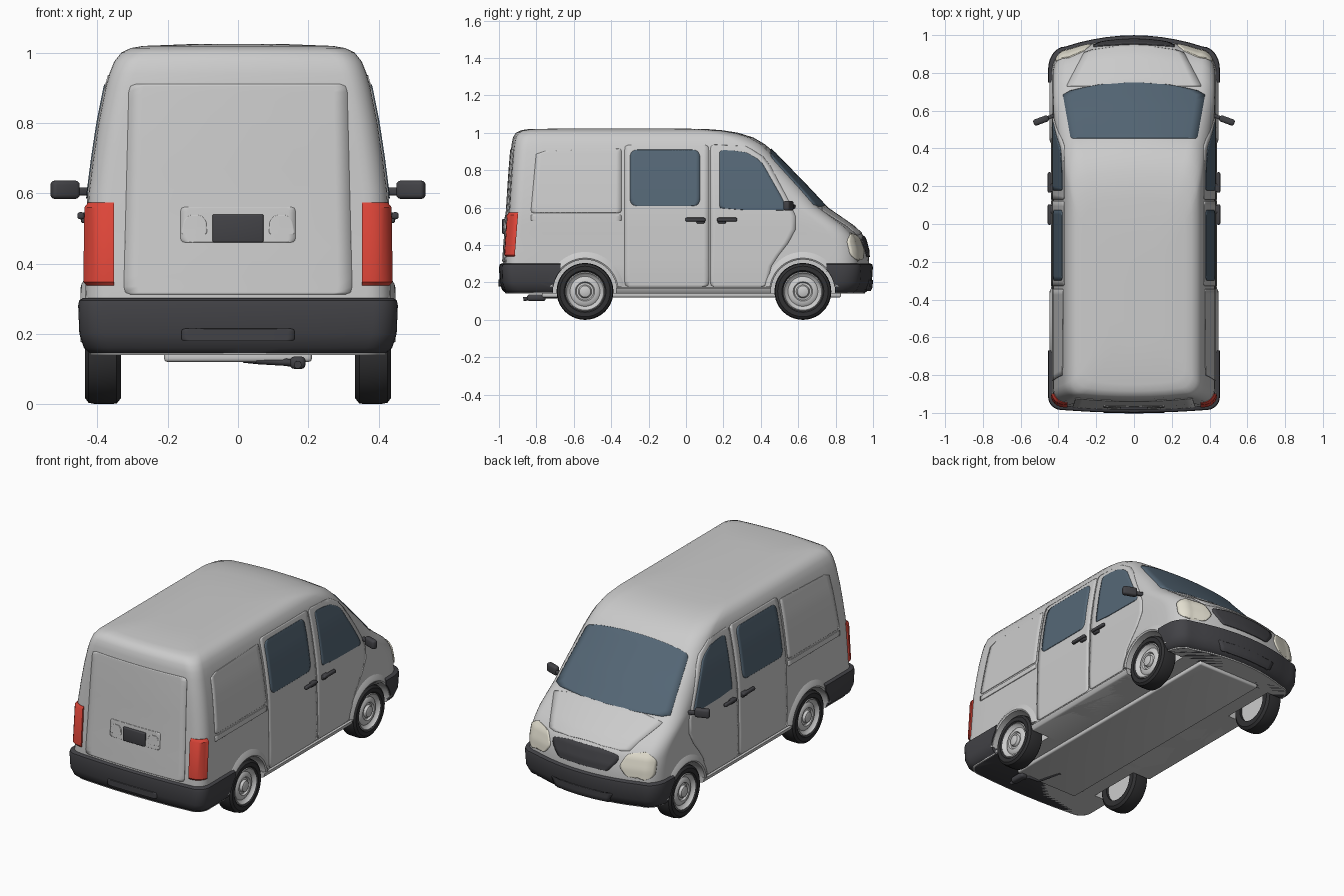
import bpy, bmesh
from math import sin, cos, pi, radians
from mathutils import Vector, Matrix
from mathutils.bvhtree import BVHTree

if "Cube" in bpy.data.objects:
    bpy.data.objects.remove(bpy.data.objects["Cube"])


def mat(name, r, g, b):
    m = bpy.data.materials.new(name)
    m.diffuse_color = (r, g, b, 1)
    m.use_nodes = True
    m.node_tree.nodes["Principled BSDF"].inputs["Base Color"].default_value = m.diffuse_color
    return m


DARK = mat("dark_plastic", .055, .055, .062)
TYRE = mat("rubber", .03, .03, .032)
GLASS = mat("tinted_glass", .09, .135, .18)
RED = mat("red_lens", .72, .06, .04)
LENS = mat("clear_lens", .78, .75, .64)

# Body outline by height: z, half width, back y, front y, front bow
LEVELS = [(.14, .42, -.965, .955, .06), (.18, .433, -.978, .975, .06), (.30, .435, -.98, .98, .06),
          (.37, .432, -.975, .976, .06), (.43, .431, -.971, .96, .06), (.46, .43, -.968, .942, .06),
          (.50, .43, -.965, .90, .055), (.55, .428, -.962, .828, .05), (.60, .425, -.958, .755, .045),
          (.70, .412, -.952, .662, .04), (.80, .397, -.945, .565, .035), (.90, .377, -.937, .468, .025),
          (.94, .366, -.932, .42, .02), (.975, .352, -.925, .36, .02), (1.0, .332, -.91, .28, .02),
          (1.013, .305, -.885, .2, .02), (1.019, .27, -.85, .13, .02), (1.024, .14, -.65, -.05, .02)]


def level(z):
    for a, b in zip(LEVELS, LEVELS[1:]):
        if z <= b[0]:
            t = (z - a[0]) / (b[0] - a[0])
            return [p + (q - p) * t for p, q in zip(a, b)]


def ring(z, off=0):
    _, w, yb, yf, bow = level(z)
    w, yb, yf = w + off, yb - off, yf + off
    rb, rf, ry = .07, .09, .12
    half = [(x * (w - rb), yb + .015 * x * x) for x in (0, .33, .66)]
    half += [(w - rb + rb * sin(a), yb + .015 + rb - rb * cos(a)) for a in [i * pi / 12 for i in range(7)]]
    y0, y1 = yb + .015 + rb, yf - bow - ry
    half += [(w, y0 + (y1 - y0) * i / 14) for i in range(1, 14)]
    half += [(w - rf + rf * cos(a), y1 + ry * sin(a)) for a in [i * pi / 14 for i in range(8)]]
    half += [(x * (w - rf), yf - bow * x * x) for x in (.8, .6, .4, .2, 0)]
    pts = half + [(-x, y) for x, y in reversed(half[1:-1])]
    return [Vector((x, y, z)) for x, y in pts]


def obj(name, bm, material=None, angle=35, mirror=False):
    bmesh.ops.recalc_face_normals(bm, faces=bm.faces)
    me = bpy.data.meshes.new(name)
    bm.to_mesh(me)
    bm.free()
    ob = bpy.data.objects.new(name, me)
    bpy.context.collection.objects.link(ob)
    if material:
        me.materials.append(material)
    bpy.ops.object.select_all(action='DESELECT')
    bpy.context.view_layer.objects.active = ob
    ob.select_set(True)
    if angle:
        bpy.ops.object.shade_smooth_by_angle(angle=radians(angle))
    if mirror:
        ob.modifiers.new("mirror", 'MIRROR')
    return ob


def skin(rings, closed=True, caps=True):
    bm = bmesh.new()
    vs = [[bm.verts.new(p) for p in r] for r in rings]
    n = len(vs[0])
    for a, b in zip(vs, vs[1:]):
        for i in range(n if closed else n - 1):
            j = (i + 1) % n
            bm.faces.new((a[i], a[j], b[j], b[i]))
    if caps:
        bm.faces.new(vs[0])
        bm.faces.new(vs[-1])
    return bm


def slab(name, levels, planes, material=None, mirror=False):
    """Band of the body outline, grown outwards and trimmed by planes."""
    bm = skin([ring(z, o) for z, o in levels])
    for co, no in planes:
        bmesh.ops.bisect_plane(bm, geom=bm.verts[:] + bm.edges[:] + bm.faces[:], plane_co=co,
                               plane_no=no, clear_outer=True)
        bmesh.ops.holes_fill(bm, edges=[e for e in bm.edges if e.is_boundary])
    return obj(name, bm, material, 40, mirror)


def rounded(pts, r):
    out = []
    for i, p in enumerate(pts):
        p, a, b = Vector(p), Vector(pts[i - 1]), Vector(pts[(i + 1) % len(pts)])
        s, e = p + (a - p).normalized() * r, p + (b - p).normalized() * r
        out += [s * (1 - t) ** 2 + p * 2 * t * (1 - t) + e * t * t for t in (0, .25, .5, .75, 1)]
    return out


AXES = {'side': (lambda u, v: (2, u, v), (-1, 0, 0)), 'front': (lambda u, v: (u, 2, v), (0, -1, 0)),
        'back': (lambda u, v: (u, -2, v), (0, 1, 0)), 'top': (lambda u, v: (u, v, 2), (0, 0, -1))}


def patch(name, view, pts, r, off, material=None, mirror=False, n=16):
    """Panel laid on the body surface, its outline drawn in one view."""
    to3d, d = AXES[view]
    o = rounded(pts, r)
    lo, hi = min(p.y for p in o) + 1e-5, max(p.y for p in o) - 1e-5
    rows = []
    for i in range(n + 1):
        v = lo + (hi - lo) * (1 - cos(pi * i / n)) / 2
        us = [a.x + (b.x - a.x) * (v - a.y) / (b.y - a.y) for a, b in zip(o, o[1:] + o[:1])
              if (a.y - v) * (b.y - v) < 0]
        u0, u1 = min(us), max(us)
        rows.append([BODY.ray_cast(Vector(to3d(u0 + (u1 - u0) * j / n, v)), Vector(d))[0] for j in range(n + 1)])
    ob = obj(name, skin(rows, False, False), material, 35, mirror)
    s = ob.modifiers.new("thickness", 'SOLIDIFY')
    s.thickness, s.offset = off * 2, 0
    return ob


def lathe(name, prof, y, z, material=None, a0=0, a1=2 * pi, n=40):
    """Spin (x, radius) points about an axis along x."""
    full = a1 - a0 > 6.2
    rings = [[Vector((x, y + r * cos(a), z + r * sin(a))) for x, r in prof]
             for a in [a0 + (a1 - a0) * i / n for i in range(n + 1)]]
    bm = skin(rings, True, not full)
    bmesh.ops.remove_doubles(bm, verts=bm.verts, dist=1e-5)
    return obj(name, bm, material, 35, True)


def block(name, c, size, material=None, bevel=.008, rot=0, mirror=False):
    bm = bmesh.new()
    m = Matrix.Translation(c) @ Matrix.Rotation(rot, 4, 'Z') @ Matrix.Diagonal((*size, 1))
    bmesh.ops.create_cube(bm, size=1, matrix=m)
    bmesh.ops.bevel(bm, geom=bm.edges[:], offset=bevel, segments=3, profile=.5, affect='EDGES')
    return obj(name, bm, material, 35, mirror)


# Body shell and bumpers
shell = skin([ring(l[0]) for l in LEVELS])
BODY = BVHTree.FromBMesh(shell)
body = obj("body", shell)
BUMP = [(.14, -.005), (.16, .012), (.2, .018), (.28, .02), (.295, .017), (.302, .006)]
rear = slab("rear_bumper", BUMP, [((0, -.67, 0), (0, 1, 0))], DARK)
front = slab("front_bumper", BUMP, [((0, .75, 0), (0, -1, 0))], DARK)
slab("side_sills", [(.14, .004), (.145, .01), (.168, .01), (.174, 0)],
     [((0, -.375, 0), (0, -1, 0)), ((0, .455, 0), (0, 1, 0))])

# Wheel wells cut out of body and bumpers
WHEELS, WZ = (-.54, .625), .152
bm = bmesh.new()
for y in WHEELS:
    for s in (1, -1):
        bmesh.ops.create_cone(bm, cap_ends=True, segments=48, radius1=.172, radius2=.172, depth=.2,
                              matrix=Matrix.Translation((s * .41, y, WZ)) @ Matrix.Rotation(pi / 2, 4, 'Y'))
cutter = obj("wheel_well_cutter", bm, None, 0)
for ob in (body, rear, front):
    bpy.context.view_layer.objects.active = ob
    m = ob.modifiers.new("wells", 'BOOLEAN')
    m.operation, m.object, m.solver = 'DIFFERENCE', cutter, 'EXACT'
    bpy.ops.object.modifier_apply(modifier="wells")
bpy.data.objects.remove(cutter)

# Wheels and arch flares
for y, n in zip(WHEELS, ("rear", "front")):
    lathe(n + "_tyre", [(.335, .1), (.333, .135), (.345, .15), (.365, .152), (.405, .152), (.425, .148),
                        (.435, .135), (.434, .112), (.425, .104), (.35, .1)], y, WZ, TYRE)
    lathe(n + "_rim", [(.35, 0), (.35, .103), (.425, .106), (.43, .1), (.418, .092), (.412, .08), (.42, .07),
                       (.422, .052), (.412, .046), (.414, .036), (.428, .03), (.432, .018), (.433, 0)], y, WZ)
    lathe(n + "_arch_flare", [(.40, .17), (.443, .17), (.448, .178), (.445, .19), (.43, .215), (.40, .215)],
          y, WZ, None, radians(8), radians(172))

# Windows
patch("windscreen", 'top', [(-.335, .452), (.335, .452), (.378, .695), (.2, .735), (0, .748), (-.2, .735),
                            (-.378, .695)], .015, .004, GLASS)
patch("side_window", 'side', [(-.3, .608), (.075, .608), (.075, .908), (-.3, .908)], .04, .006, GLASS, True)
patch("cab_window", 'side', [(.178, .59), (.545, .585), (.515, .65), (.40, .85), (.31, .9), (.178, .908)],
      .025, .006, GLASS, True)

# Door and side panels
patch("sliding_door", 'side', [(-.328, .178), (.122, .178), (.122, .935), (-.328, .935)], .02, .003, None, True)
patch("cab_door", 'side', [(.13, .178), (.43, .178), (.46, .3), (.585, .46), (.585, .57), (.43, .86),
                           (.32, .93), (.13, .935)], .02, .003, None, True)
patch("quarter_panel", 'side', [(-.83, .572), (-.345, .572), (-.345, .915), (-.80, .9)], .015, .003, None, True)
patch("door_rail", 'side', [(-.83, .53), (-.345, .53), (-.345, .56), (-.83, .56)], .006, .005, None, True)
patch("tailgate", 'back', [(-.325, .312), (.325, .312), (.31, .91), (-.31, .91)], .02, .004)
patch("tailgate_trim", 'back', [(-.163, .46), (.163, .46), (.163, .56), (-.163, .56)], .012, .007)
patch("bumper_step", 'back', [(-.16, .18), (.16, .18), (.16, .215), (-.16, .215)], .01, .024, DARK)
patch("tailgate_grip", 'back', [(.088, .483), (.162, .483), (.155, .52), (.14, .537), (.105, .537), (.09, .52)],
      .008, .011, None, True)
block("plate_mount", (0, -.968, .5), (.145, .03, .08), DARK, .005)

# Lights and grille
slab("tail_light", [(.338, .001), (.348, .009), (.56, .011), (.574, .002)],
     [((0, -.907, .45), (0, 1, -.08)), ((.353, 0, .45), (-1, 0, 0))], RED, True)
patch("headlight", 'front', [(.225, .375), (.27, .322), (.38, .318), (.412, .345), (.41, .43), (.36, .465),
                             (.26, .445)], .02, .007, LENS, True)
patch("grille", 'front', [(-.16, .335), (.16, .335), (.215, .4), (.215, .43), (.1, .447), (-.1, .447),
                          (-.215, .43), (-.215, .4)], .015, .005, DARK)
patch("bonnet", 'top', [(-.36, .725), (-.2, .758), (0, .77), (.2, .758), (.36, .725), (.26, .915), (.1, .938),
                        (-.1, .938), (-.26, .915)], .015, .003)
patch("bumper_lower_grille", 'front', [(-.17, .165), (.17, .165), (.2, .215), (-.2, .215)], .012, .023, DARK)

# Door handles and mirrors
for y, n in ((.05, "sliding"), (.22, "cab")):
    block(n + "_door_handle", (.447, y, .536), (.02, .108, .02), DARK, .007, 0, True)
    block(n + "_door_handle_base", (.432, y + (.028 if y < .1 else -.028), .53), (.03, .045, .03), DARK, .007, 0, True)
block("wing_mirror", (.492, .548, .61), (.084, .034, .052), DARK, .012, -.35, True)
block("mirror_arm", (.435, .57, .605), (.06, .02, .022), DARK, .006, -.35, True)

# Exhaust and floor pan
block("floor_pan", (0, .03, .135), (.42, 1.6, .03), None, .01)
cu = bpy.data.curves.new("exhaust_pipe", 'CURVE')
cu.dimensions, cu.bevel_depth, cu.bevel_resolution, cu.use_fill_caps = '3D', .011, 3, True
sp = cu.splines.new('POLY')
path = [(.02, -.62, .128), (.06, -.76, .124), (.13, -.76, .12), (.17, -.8, .115), (.17, -.87, .112)]
sp.points.add(len(path) - 1)
for p, c in zip(sp.points, path):
    p.co = (*c, 1)
cu.materials.append(DARK)
bpy.context.collection.objects.link(bpy.data.objects.new("exhaust_pipe", cu))
block("exhaust_muffler", (.17, -.80, .118), (.045, .1, .036), DARK, .014)
